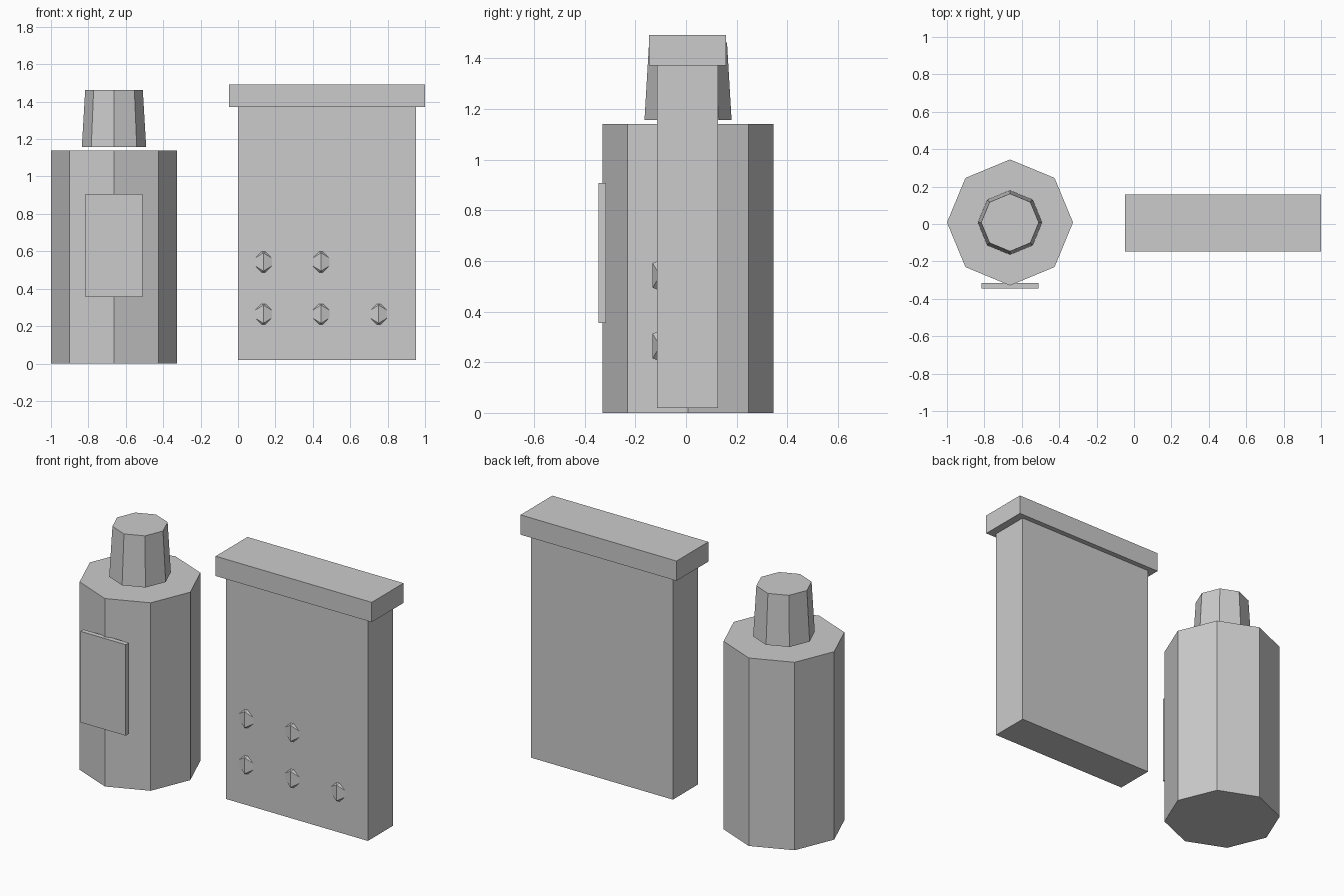
import bpy, bmesh, math
from mathutils import Matrix

if "Cube" in bpy.data.objects:
    bpy.data.objects.remove(bpy.data.objects["Cube"])

PHI = (1 + 5 ** 0.5) / 2


def finish(bm, name):
    bmesh.ops.recalc_face_normals(bm, faces=bm.faces[:])
    mesh = bpy.data.meshes.new(name)
    bm.to_mesh(mesh)
    bm.free()
    obj = bpy.data.objects.new(name, mesh)
    bpy.context.collection.objects.link(obj)
    return obj


def box(name, x, y, z):
    bm = bmesh.new()
    bmesh.ops.create_cube(bm, size=1)
    for v in bm.verts:
        v.co = [lo + (c + 0.5) * (hi - lo) for c, (lo, hi) in zip(v.co, (x, y, z))]
    return finish(bm, name)


def octagon(name, r_bottom, r_top, z0, z1, centre=(-0.663, 0.008)):
    bm = bmesh.new()
    rings = []
    for r, z in ((r_bottom, z0), (r_top, z1)):
        rings.append([bm.verts.new((centre[0] + r * math.cos(i * math.pi / 4),
                                    centre[1] + r * math.sin(i * math.pi / 4), z))
                      for i in range(8)])
    lower, upper = rings
    bm.faces.new(lower[::-1])
    bm.faces.new(upper)
    for i in range(8):
        j = (i + 1) % 8
        bm.faces.new((lower[i], lower[j], upper[j], upper[i]))
    return finish(bm, name)


def stud(name, x, y, z, s):
    # twenty-sided bead with one edge upright at the front
    bm = bmesh.new()
    for a in (-1, 1):
        for b in (-PHI, PHI):
            for co in ((0, b, a), (a, 0, b), (b, a, 0)):
                bm.verts.new(co)
    bmesh.ops.convex_hull(bm, input=bm.verts[:])
    bmesh.ops.transform(bm, verts=bm.verts[:],
                        matrix=Matrix.Translation((x, y, z)) @ Matrix.Scale(s, 4))
    return finish(bm, name)


# Bottle with floating cap and front label
octagon("bottle_body", 0.337, 0.337, 0, 1.14)
octagon("bottle_cap", 0.172, 0.154, 1.157, 1.462)
box("bottle_label", (-0.816, -0.511), (-0.346, -0.316), (0.355, 0.907))

# Carton with overhanging lid
box("carton_body", (0.0, 0.952), (-0.115, 0.126), (0.02, 1.372))
box("carton_lid", (-0.047, 1.0), (-0.147, 0.158), (1.372, 1.492))

# Half-sunk studs: three below, two above
S = 0.0485
for row, (z, count) in enumerate(((0.264, 3), (0.543, 2))):
    for i in range(count):
        stud(f"stud_{row}_{i}", 0.136 + 0.308 * i, -0.132 + PHI * S, z, S)
